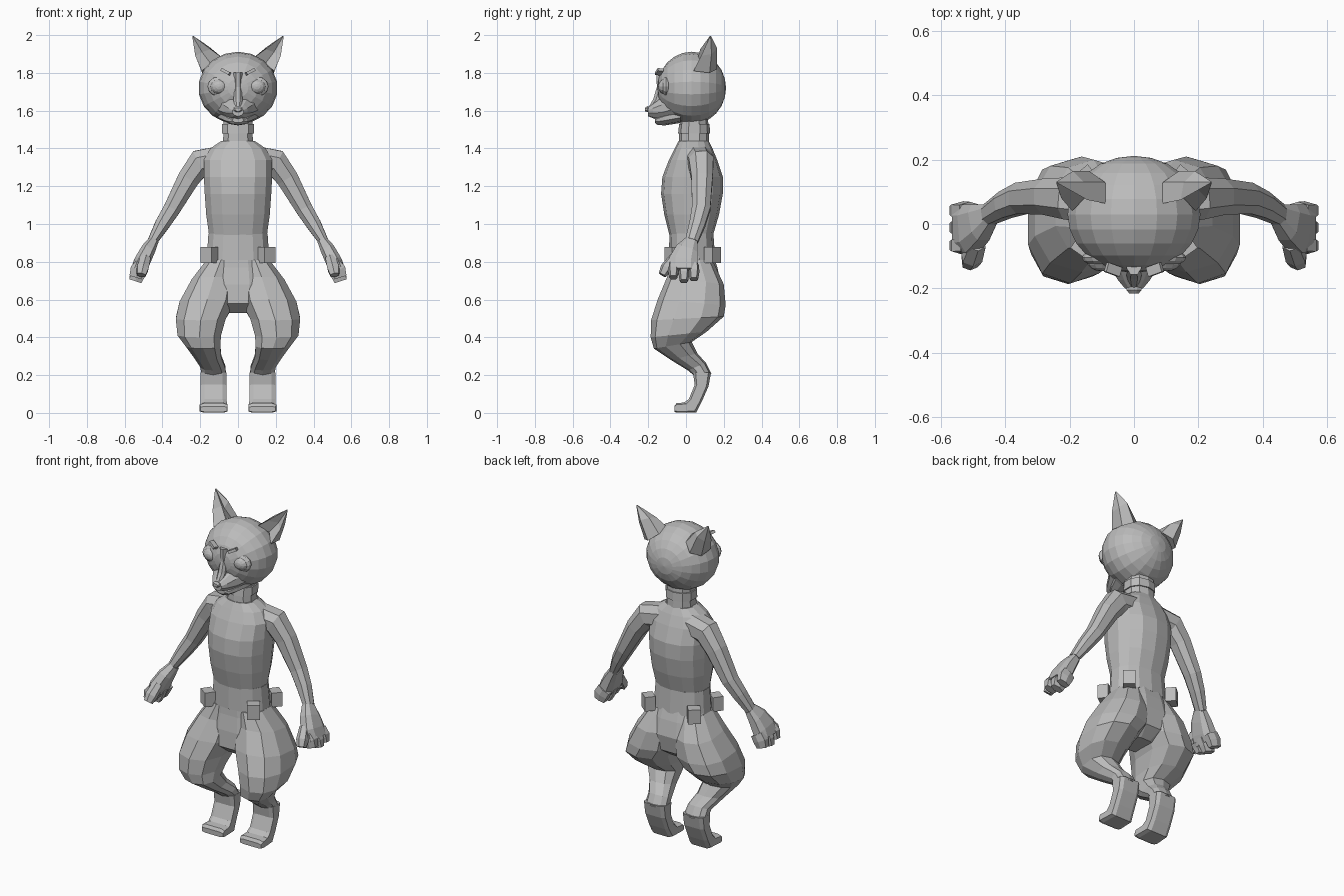
import bpy
import bmesh
from math import cos, sin, pi, radians
from mathutils import Vector, Matrix

cube = bpy.data.objects.get("Cube")
if cube:
    bpy.data.objects.remove(cube, do_unlink=True)

# One plain grey for the whole figure
GREY = (0.5, 0.5, 0.5, 1.0)
grey = bpy.data.materials.new("plain_grey")
grey.use_nodes = True
grey.diffuse_color = GREY
shader = next(n for n in grey.node_tree.nodes if n.type == 'BSDF_PRINCIPLED')
shader.inputs["Base Color"].default_value = GREY


def finish(name, bm, mirror=False):
    """Turn a bmesh into a flat shaded object, optionally mirrored in x."""
    bmesh.ops.recalc_face_normals(bm, faces=bm.faces)
    mesh = bpy.data.meshes.new(name)
    bm.to_mesh(mesh)
    bm.free()
    mesh.materials.append(grey)
    obj = bpy.data.objects.new(name, mesh)
    bpy.context.collection.objects.link(obj)
    if mirror:
        mod = obj.modifiers.new("mirror", 'MIRROR')
        mod.use_mirror_merge = False
    return obj


def oval(centre, u, v, sides=10, power=2.0):
    """Closed superellipse with half axes u and v; a high power is boxier."""
    def bend(value):
        return (1 if value > 0 else -1) * abs(value) ** (2 / power)
    angles = [2 * pi * (i + 0.5) / sides for i in range(sides)]
    return [centre + u * bend(cos(a)) + v * bend(sin(a)) for a in angles]


def loft(name, rings, mirror=False):
    """Skin a list of equal-length rings and cap both ends."""
    bm = bmesh.new()
    loops = [[bm.verts.new(p) for p in ring] for ring in rings]
    for low, high in zip(loops, loops[1:]):
        for i in range(len(low)):
            j = (i + 1) % len(low)
            bm.faces.new((low[i], low[j], high[j], high[i]))
    bm.faces.new(loops[0])
    bm.faces.new(loops[-1])
    return finish(name, bm, mirror)


def stack(name, levels, sides=12, power=2.3):
    """Upright body part from (z, half width, front y, back y) levels."""
    rings = [oval(Vector((0, (f + b) / 2, z)), Vector((w, 0, 0)),
                  Vector((0, (b - f) / 2, 0)), sides, power)
             for z, w, f, b in levels]
    return loft(name, rings)


def tube(name, stations, sides=8, power=2.3, mirror=True):
    """Limb from (point, thickness, depth) stations; depth runs along y."""
    points = [Vector(s[0]) for s in stations]
    rings = []
    for i, (_, thick, depth) in enumerate(stations):
        along = points[min(i + 1, len(points) - 1)] - points[max(i - 1, 0)]
        side = along.cross(Vector((0, 1, 0))).normalized()
        across = side.cross(along).normalized()
        rings.append(oval(points[i], side * thick, across * depth, sides, power))
    return loft(name, rings, mirror)


def ball(name, centre, radii, segments, rings, mirror=False):
    """Ellipsoid with its poles facing front and back."""
    bm = bmesh.new()
    place = (Matrix.Translation(centre) @ Matrix.Diagonal((*radii, 1))
             @ Matrix.Rotation(pi / 2, 4, 'X'))
    bmesh.ops.create_uvsphere(bm, u_segments=segments, v_segments=rings,
                              radius=1, matrix=place)
    return finish(name, bm, mirror)


def block(name, centre, size, turn):
    bm = bmesh.new()
    place = (Matrix.Translation(centre) @ turn @ Matrix.Diagonal((*size, 1)))
    bmesh.ops.create_cube(bm, size=1, matrix=place)
    return finish(name, bm, True)


# Trunk, neck and belt
stack("torso", [(0.93, .155, -.085, .14), (1.05, .172, -.115, .175),
                (1.16, .18, -.132, .195), (1.25, .185, -.125, .195),
                (1.34, .185, -.09, .165), (1.4, .15, -.06, .14),
                (1.44, .09, -.04, .12)], sides=14)
stack("neck", [(1.4, .085, -.04, .125), (1.49, .08, -.035, .12),
               (1.6, .08, -.03, .115)], sides=10)
stack("collar", [(1.48, .088, -.042, .127), (1.53, .088, -.036, .125)], sides=10)
stack("belt", [(0.81, .17, -.09, .155), (0.95, .16, -.088, .145)], sides=14)
stack("pelvis", [(0.53, .1, -.05, .1), (0.58, .16, -.11, .17),
                 (0.68, .2, -.105, .19), (0.77, .18, -.09, .17),
                 (0.83, .165, -.085, .15)])

# Belt pouches at the four corners
for label, y, angle in (("front", -.07, 35), ("back", .14, -40)):
    lean = Matrix.Rotation(radians(angle), 4, 'Z')
    block(label + "_pouch", (.152, y, .835), (.07, .06, .085), lean)

# Legs: front point, back point, inner x, outer x of each slanted ring
leg_levels = [
    ((-.08, .81), (.14, .81), .01, .17), ((-.10, .72), (.2, .68), 0, .25),
    ((-.15, .60), (.21, .57), .01, .315), ((-.185, .49), (.2, .51), .06, .335),
    ((-.187, .40), (.11, .43), .085, .325), ((-.17, .34), (.03, .375), .09, .28),
    ((-.08, .28), (.06, .315), .085, .235), ((.01, .225), (.105, .265), .065, .2),
    ((.04, .2), (.135, .205), .06, .2)]
foot_levels = [
    ((.035, .215), (.135, .215), .06, .2), ((.045, .15), (.12, .14), .06, .2),
    ((.015, .075), (.085, .06), .06, .2), ((-.01, .056), (.055, 0), .055, .2),
    ((-.05, .052), (-.045, 0), .052, .205), ((-.062, .035), (-.062, .005), .055, .2)]


def slanted(name, levels, sides, power):
    rings = []
    for front, back, inner, outer in levels:
        f, b = Vector((0, *front)), Vector((0, *back))
        middle = (f + b) / 2 + Vector(((inner + outer) / 2, 0, 0))
        rings.append(oval(middle, Vector(((outer - inner) / 2, 0, 0)),
                          (b - f) / 2, sides, power))
    loft(name, rings, True)


slanted("leg", leg_levels, 10, 2.4)
slanted("foot", foot_levels, 8, 5)

# Arms and hands
tube("arm", [((.08, .065, 1.345), .075, .075), ((.2, .08, 1.325), .075, .07),
             ((.262, .085, 1.24), .062, .06), ((.35, .08, 1.08), .048, .052),
             ((.4, .06, 1.0), .042, .045), ((.452, .03, .91), .028, .036)])
tube("palm", [((.448, .03, .91), .028, .036), ((.478, .005, .86), .04, .062),
              ((.508, -.015, .8), .045, .08), ((.53, -.015, .75), .042, .08)],
     power=3)
for label, y, drop in (("index", -.067, .02), ("middle", -.011, 0), ("outer", .042, .01)):
    tube(label + "_finger", [((.51, y, .78), .043, .027),
                             ((.531, y, .735 + drop), .045, .029),
                             ((.543, y, .697 + drop), .036, .022)], sides=6, power=3)
tube("thumb", [((.49, -.06, .82), .03, .03), ((.505, -.105, .765), .035, .032),
               ((.512, -.125, .73), .026, .022)], sides=6)

# Skull, muzzle and jaw
ball("head", (0, .03, 1.72), (.21, .182, .192), 18, 12)


def snout(name, levels, sides=10):
    rings = [oval(Vector((0, y, z)), Vector((w, 0, 0)), Vector((0, 0, h)), sides)
             for y, z, w, h in levels]
    loft(name, rings)


snout("muzzle", [(-.06, 1.64, .125, .1), (-.13, 1.61, .08, .065),
                 (-.175, 1.6, .052, .04), (-.2, 1.595, .03, .025)])
snout("nose", [(-.185, 1.608, .02, .012), (-.205, 1.608, .026, .017),
               (-.216, 1.606, .016, .01)], sides=8)
snout("lower_jaw", [(-.03, 1.575, .11, .04), (-.11, 1.56, .075, .038),
                    (-.15, 1.55, .05, .026), (-.165, 1.55, .03, .014)])
tube("nose_bridge", [((0, -.12, 1.8), .025, .04), ((0, -.125, 1.72), .022, .032),
                     ((0, -.15, 1.65), .025, .028), ((0, -.19, 1.605), .015, .015)],
     mirror=False)

# Eyes with raised lids, and slanted brows
ball("eyelid", (.1, -.105, 1.728), (.062, .026, .053), 12, 8, True)
ball("eye", (.1, -.112, 1.727), (.048, .035, .04), 12, 8, True)
block("brow", (.065, -.142, 1.806), (.05, .03, .016),
      Matrix.Rotation(radians(-28), 4, 'Y') @ Matrix.Rotation(radians(18), 4, 'Z'))

# Ears: inner edge, back ridge, outer edge and hollow, swept to the tip
ear_base = [(.07, .06, 1.87), (.09, .13, 1.86), (.14, .165, 1.82),
            (.19, .125, 1.8), (.192, .04, 1.81), (.145, .09, 1.85)]
ear_middle = [(.145, .075, 1.925), (.155, .13, 1.94), (.19, .165, 1.93),
              (.22, .135, 1.9), (.226, .08, 1.89), (.19, .115, 1.91)]
ear_tip = Vector((.243, .13, 2.0))
tip_ring = [ear_tip.lerp(Vector(p), .06) for p in ear_middle]
loft("ear", [ear_base, ear_middle, tip_ring], True)
